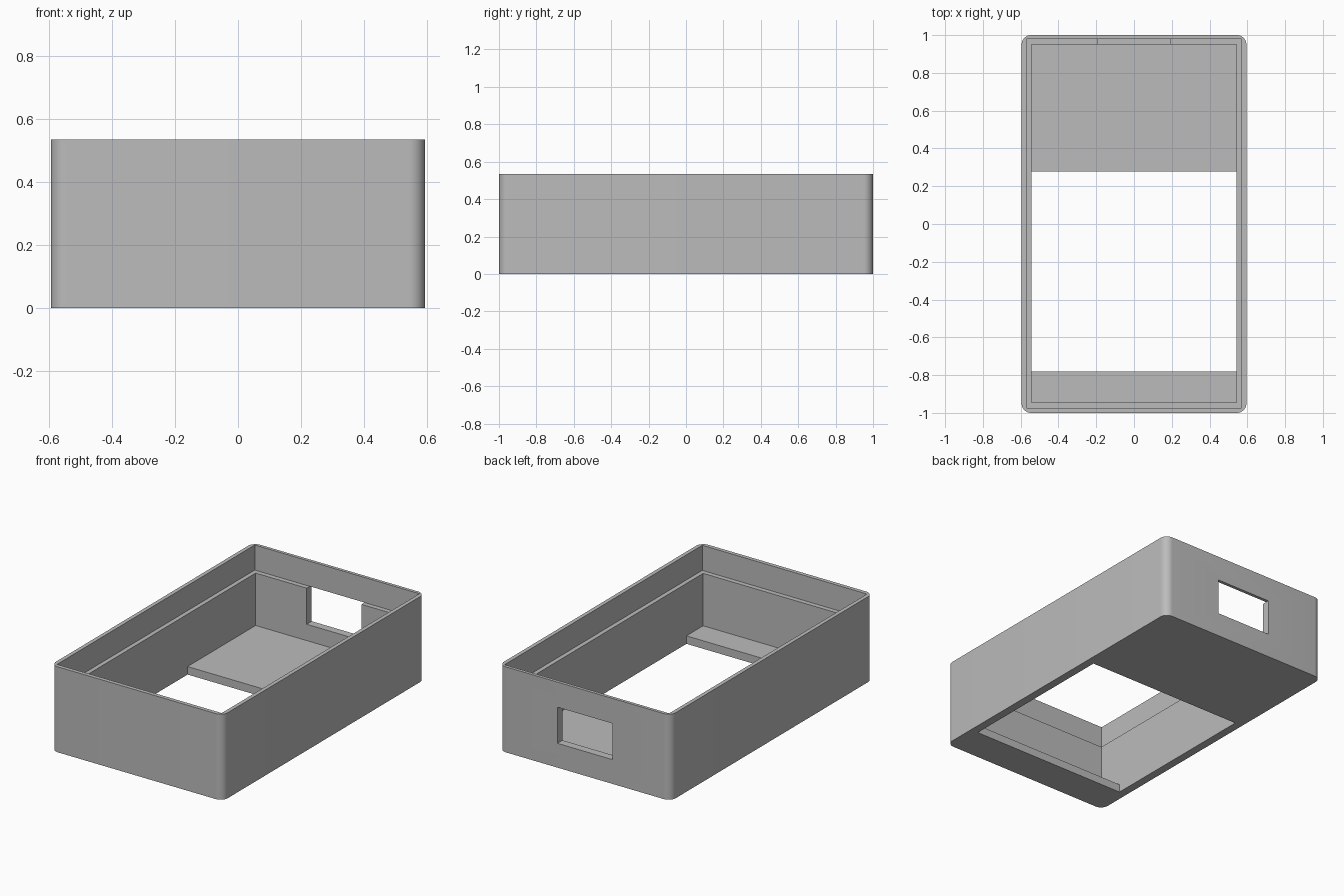
import bpy
import bmesh

HALF_X, HALF_Y, HEIGHT = 0.595, 1.0, 0.535
CORNER = 0.05
FLOOR = 0.05
LEDGE = 0.378
INNER_X, INNER_BACK, INNER_FRONT = 0.543, 0.95, -0.945

cube = bpy.data.objects.get("Cube")
if cube:
    bpy.data.objects.remove(cube, do_unlink=True)

grey = bpy.data.materials.new("plain grey")
grey.use_nodes = True
colour = (0.5, 0.5, 0.5, 1)
grey.diffuse_color = colour
grey.node_tree.nodes["Principled BSDF"].inputs["Base Color"].default_value = colour


def block(name, low, high, corner=0):
    """Box between two corners, with optional rounded upright edges."""
    bm = bmesh.new()
    bmesh.ops.create_cube(bm, size=1)
    for v in bm.verts:
        v.co = [h if c > 0 else l for c, l, h in zip(v.co, low, high)]
    if corner:
        upright = [e for e in bm.edges
                   if abs(e.verts[0].co.z - e.verts[1].co.z) > 0.01]
        bmesh.ops.bevel(bm, geom=upright, offset=corner, segments=10,
                        profile=0.5, affect='EDGES')
    mesh = bpy.data.meshes.new(name)
    bm.to_mesh(mesh)
    bm.free()
    mesh.materials.append(grey)
    obj = bpy.data.objects.new(name, mesh)
    bpy.context.collection.objects.link(obj)
    return obj


# Rounded outer body
case = block("case_shell", (-HALF_X, -HALF_Y, 0), (HALF_X, HALF_Y, HEIGHT), CORNER)

# Main cavity, lid recess, floor opening and rear port
cutters = [
    block("cavity_cutter", (-INNER_X, INNER_FRONT, FLOOR), (INNER_X, INNER_BACK, 1)),
    block("lid_recess_cutter", (-0.57, -0.975, LEDGE), (0.57, 0.98, 1)),
    block("floor_opening_cutter", (-INNER_X, -0.78, -0.1), (INNER_X, 0.277, 0.2)),
    block("rear_port_cutter", (-0.19, 0.9, 0.152), (0.19, 1.1, LEDGE)),
]

bpy.ops.object.select_all(action='DESELECT')
case.select_set(True)
bpy.context.view_layer.objects.active = case
for cutter in cutters:
    cutter.hide_render = True
    cut = case.modifiers.new(cutter.name, 'BOOLEAN')
    cut.operation = 'DIFFERENCE'
    cut.solver = 'EXACT'
    cut.object = cutter
    bpy.ops.object.modifier_apply(modifier=cut.name)
    bpy.data.objects.remove(cutter, do_unlink=True)

# Smooth rounded corners, crisp edges elsewhere
bpy.ops.object.shade_smooth_by_angle(angle=0.6)
